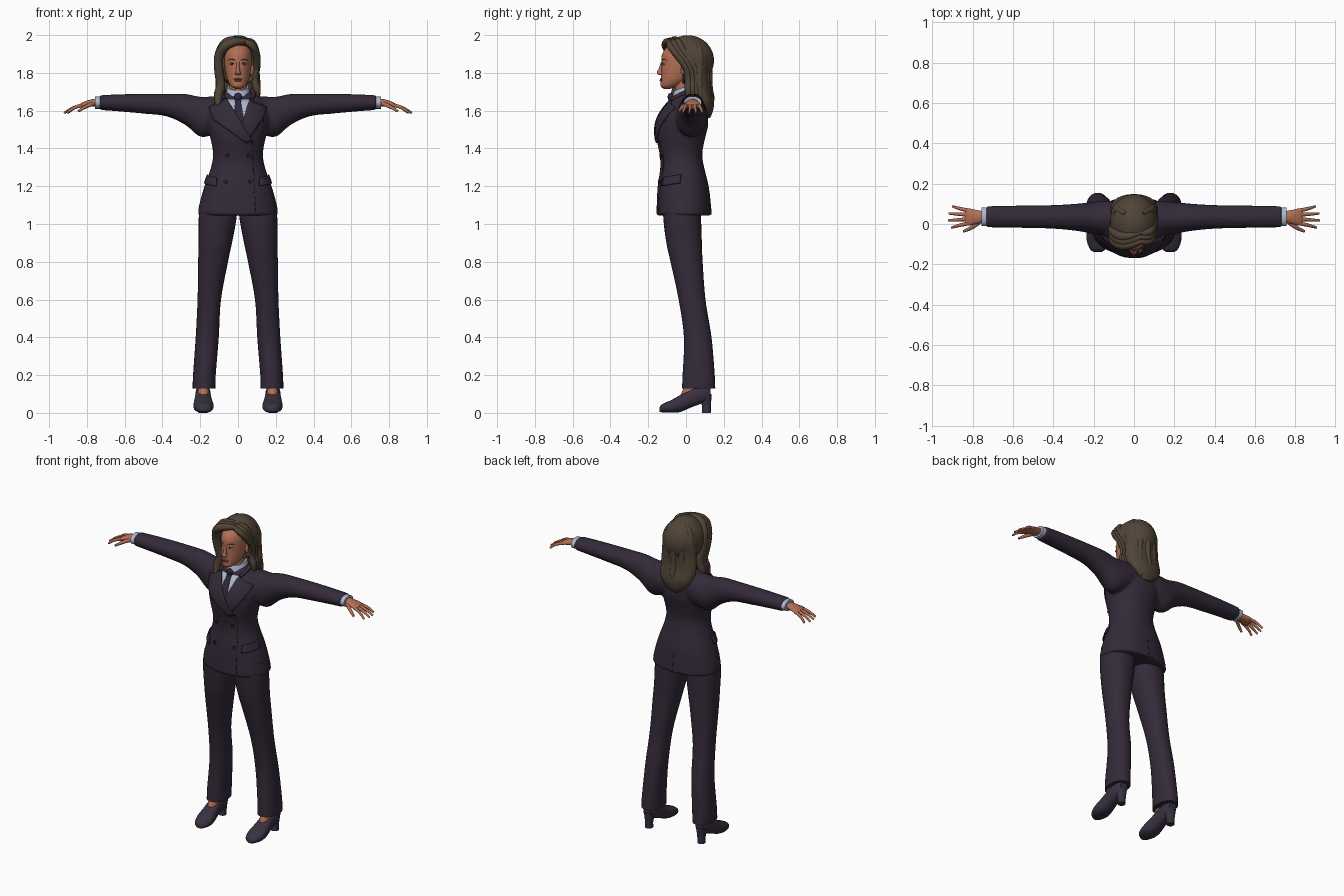
import bpy, bmesh, math
from mathutils import Vector

cube = bpy.data.objects.get("Cube")
if cube:
    bpy.data.objects.remove(cube)


def material(name, r, g, b):
    m = bpy.data.materials.new(name)
    m.use_nodes = True
    m.diffuse_color = (r, g, b, 1)
    bsdf = m.node_tree.nodes["Principled BSDF"]
    bsdf.inputs["Base Color"].default_value = (r, g, b, 1)
    bsdf.inputs["Roughness"].default_value = 0.8
    return m


SUIT = material("dark plum cloth", 0.034, 0.023, 0.04)
SHOE = material("plum leather", 0.04, 0.03, 0.052)
SKIN = material("skin", 0.45, 0.16, 0.09)
HAIR = material("brown hair", 0.08, 0.058, 0.038)
SHIRT = material("pale blue shirt", 0.42, 0.47, 0.62)
TIE = material("dark tie", 0.025, 0.02, 0.045)
LIPS = material("lips", 0.3, 0.08, 0.06)
WHITE = material("eye white", 0.6, 0.55, 0.5)
DARK = material("dark brown", 0.02, 0.013, 0.012)
SIDES = (("left", 1), ("right", -1))


def smooth_rings(rings, sub=5):
    # Catmull-Rom interpolation between cross-sections
    v = [Vector(r) for r in rings]
    v = [v[0] * 2 - v[1]] + v + [v[-1] * 2 - v[-2]]
    out = []
    for a, b, c, d in zip(v, v[1:], v[2:], v[3:]):
        for k in range(sub):
            t = k / sub
            out.append(b + (c - a) * t / 2 + (a * 2 - b * 5 + c * 4 - d) * t * t / 2
                       + (b * 3 - a - c * 3 + d) * t ** 3 / 2)
    return out + [v[-2]]


def loft(bm, rings, axis="z", s=1, power=2.0, n=32):
    # each ring: position on the axis, two centre offsets, two radii
    loops = []
    for t, a, b, ra, rb in smooth_rings([Vector(r) for r in rings]):
        loop = []
        for i in range(n):
            c, d = math.cos(math.tau * i / n), math.sin(math.tau * i / n)
            p = a + ra * math.copysign(abs(c) ** (2 / power), c)
            q = b + rb * math.copysign(abs(d) ** (2 / power), d)
            x, y, z = {"x": (t, p, q), "y": (p, t, q), "z": (p, q, t)}[axis]
            loop.append(bm.verts.new((x * s, y, z)))
        loops.append(loop)
    for l, m in zip(loops, loops[1:]):
        for i in range(n):
            j = (i + 1) % n
            bm.faces.new((l[i], l[j], m[j], m[i]))
    bm.faces.new(loops[0])
    bm.faces.new(loops[-1])


def finish(bm, name, mat, recalc=True):
    if recalc:
        bmesh.ops.recalc_face_normals(bm, faces=bm.faces[:])
    me = bpy.data.meshes.new(name)
    bm.to_mesh(me)
    bm.free()
    me.materials.append(mat)
    ob = bpy.data.objects.new(name, me)
    bpy.context.scene.collection.objects.link(ob)
    bpy.context.view_layer.objects.active = ob
    bpy.ops.object.select_all(action="DESELECT")
    ob.select_set(True)
    bpy.ops.object.shade_smooth_by_angle(angle=math.radians(50))
    return ob


def part(name, mat, rings, axis="z", s=1, power=2.0):
    bm = bmesh.new()
    loft(bm, rings, axis, s, power)
    return finish(bm, name, mat)


def ball(name, mat, centre, radii):
    bm = bmesh.new()
    bmesh.ops.create_uvsphere(bm, u_segments=24, v_segments=16, radius=1)
    for v in bm.verts:
        v.co = Vector(centre) + v.co * Vector(radii)
    return finish(bm, name, mat)


def tube(name, mat, points, radius, taper=0.35, start=0.6):
    cu = bpy.data.curves.new(name, "CURVE")
    cu.dimensions = "3D"
    cu.bevel_depth = radius
    cu.bevel_resolution = 4
    cu.use_fill_caps = True
    sp = cu.splines.new("NURBS")
    sp.points.add(len(points) - 1)
    for p, co in zip(sp.points, points):
        p.co = (*co, 1)
        p.radius = 1
    sp.points[0].radius = start
    sp.points[-1].radius = taper
    sp.order_u = 3
    sp.use_endpoint_u = True
    cu.materials.append(mat)
    ob = bpy.data.objects.new(name, cu)
    bpy.context.scene.collection.objects.link(ob)


def patch(name, mat, outline, axis="y", side=-1, offset=0.004):
    # flat outline wrapped onto the jacket as a thin plate
    bm = bmesh.new()
    f = bm.faces.new([bm.verts.new((u, side * 0.4, z) if axis == "y" else (side * 0.4, u, z))
                      for u, z in outline])
    f.normal_update()
    if f.normal["xyz".index(axis)] * side < 0:
        f.normal_flip()
    bmesh.ops.triangulate(bm, faces=bm.faces[:])
    bmesh.ops.subdivide_edges(bm, edges=bm.edges[:], cuts=5, use_grid_fill=True)
    ob = finish(bm, name, mat, False)
    w = ob.modifiers.new("wrap", "SHRINKWRAP")
    w.target = jacket
    w.wrap_method = "PROJECT"
    w.wrap_mode = "ABOVE_SURFACE"
    w.use_project_x, w.use_project_y = axis == "x", axis == "y"
    w.use_positive_direction, w.use_negative_direction = side < 0, side > 0
    w.offset = offset
    so = ob.modifiers.new("thickness", "SOLIDIFY")
    so.thickness = 0.006
    so.offset = -1


# Jacket: body and sleeves fused into one skin
bm = bmesh.new()
loft(bm, [(1.045, 0, -.01, .213, .147), (1.10, 0, -.012, .206, .143), (1.2, 0, -.015, .178, .135),
          (1.3, 0, -.02, .143, .116), (1.37, 0, -.027, .132, .113), (1.45, 0, -.028, .145, .128),
          (1.52, 0, -.02, .162, .137), (1.58, 0, -.01, .168, .126), (1.64, 0, .01, .15, .105),
          (1.685, 0, .015, .095, .076), (1.70, 0, .015, .07, .055)], power=2.2, n=48)
for _, s in SIDES:
    loft(bm, [(.05, .03, 1.59, .08, .08), (.13, .03, 1.575, .085, .10), (.2, .03, 1.568, .08, .106),
              (.28, .033, 1.607, .068, .082), (.38, .035, 1.63, .06, .06), (.5, .036, 1.637, .056, .053),
              (.62, .036, 1.641, .055, .046), (.735, .036, 1.643, .053, .039)], "x", s)
jacket = finish(bm, "jacket", SUIT)
re = jacket.modifiers.new("fuse", "REMESH")
re.mode = "VOXEL"
re.voxel_size = 0.009
re.use_smooth_shade = True
sm = jacket.modifiers.new("soften", "SMOOTH")
sm.factor = 0.5
sm.iterations = 5

# Shirt front, tie and lapels
patch("shirt_front", SHIRT, [(-.07, 1.66), (.07, 1.66), (.03, 1.52), (.01, 1.52)], offset=.003)
patch("tie", TIE, [(-.018, 1.665), (.018, 1.665), (.014, 1.645), (.032, 1.54), (.01, 1.52), (-.025, 1.56),
                   (-.014, 1.645)], offset=.007)
patch("left_lapel", SUIT, [(.06, 1.66), (.1, 1.635), (.15, 1.615), (.125, 1.55), (.05, 1.44), (.018, 1.52)],
      offset=.008)
patch("right_lapel", SUIT, [(-.06, 1.66), (-.1, 1.635), (-.15, 1.615), (-.125, 1.55), (.04, 1.43),
                            (.075, 1.44), (.02, 1.53)], offset=.011)
patch("front_edge", DARK, [(.074, 1.44), (.078, 1.44), (.094, 1.07), (.09, 1.07)], offset=.001)
patch("back_vent", DARK, [(-.002, 1.17), (.002, 1.17), (.002, 1.06), (-.002, 1.06)], side=1, offset=.001)
patch("breast_pocket", SUIT, [(.075, 1.53), (.13, 1.54), (.13, 1.555), (.075, 1.545)], offset=.006)

# Shirt collar and neck
bm = bmesh.new()
loft(bm, [(1.62, 0, -.012, .074, .072), (1.68, 0, -.012, .066, .066), (1.728, 0, -.004, .057, .058)])
for v in bm.verts:
    v.co.z += v.co.y * 0.35
finish(bm, "shirt_collar", SHIRT)
ball("tie_knot", TIE, (0, -.083, 1.672), (.021, .014, .022))
part("neck", SKIN, [(1.62, 0, 0, .05, .052), (1.7, 0, -.005, .047, .052), (1.8, 0, -.01, .05, .06)])

for side, s in SIDES:
    # Jacket trim
    tube(side + "_jacket_collar", SUIT, [(s * .07, -.08, 1.66), (s * .09, -.02, 1.69), (s * .07, .06, 1.71),
                                         (0, .075, 1.715)], .014, 1, .7)
    patch(side + "_pocket_flap", SUIT, [(-.125, 1.2), (-.03, 1.215), (-.025, 1.26), (-.115, 1.245)],
          "x", s, .009)
    for row, (x, z) in enumerate(((.055, 1.36), (.066, 1.225))):
        ring = [(s * x + .011 * math.cos(a * math.tau / 10), z + .011 * math.sin(a * math.tau / 10))
                for a in range(10)]
        patch(f"{side}_button_{row}", DARK, ring, offset=.007)

    # Trousers, ankle, shoe and heel
    part(side + "_trouser_leg", SUIT, [(1.13, .1, -.02, .098, .1), (1.03, .108, -.02, .1, .1),
         (.9, .12, -.01, .088, .094), (.8, .132, .003, .079, .085), (.6, .152, .032, .062, .071),
         (.4, .163, .062, .061, .073), (.2, .178, .067, .06, .085), (.13, .18, .067, .06, .088)], s=s, power=2.2)
    part(side + "_ankle", SKIN, [(.06, .183, -.005, .032, .035), (.12, .183, .022, .03, .04),
                                 (.2, .183, .06, .033, .04)], s=s)
    part(side + "_shoe", SHOE, [(-.14, .18, .018, .016, .012), (-.125, .18, .025, .038, .022),
         (-.08, .182, .034, .053, .033), (-.03, .184, .05, .049, .045), (.03, .185, .08, .042, .05),
         (.09, .185, .1, .039, .047), (.13, .185, .108, .026, .034)], "y", s, 2.4)
    part(side + "_shoe_heel", SHOE, [(0, .185, .108, .023, .023), (.04, .185, .108, .023, .024),
                                     (.1, .185, .1, .034, .036)], s=s, power=2.4)

    # Cuff and hand
    part(side + "_cuff", SHIRT, [(.72, .036, 1.643, .047, .033), (.757, .036, 1.643, .047, .033)], "x", s)
    part(side + "_palm", SKIN, [(.74, .035, 1.643, .027, .021), (.78, .035, 1.64, .034, .019),
                                (.82, .035, 1.631, .043, .014), (.838, .035, 1.625, .041, .009)], "x", s)
    for k in range(4):
        d = -.032 + k * .0213
        reach = (.905, .92, .918, .9)[k]
        tube(f"{side}_finger_{k}", SKIN, [(s * .82, .035 + d, 1.628), (s * .865, .035 + 1.25 * d, 1.625),
                                          (s * reach, .035 + 1.65 * d, 1.588)], .0095, .6, 1)
    tube(side + "_thumb", SKIN, [(s * .765, .012, 1.637), (s * .805, -.022, 1.625), (s * .845, -.036, 1.597)],
         .011, .6, 1)

    # Eye, brow and ear
    ball(side + "_eye", WHITE, (s * .031, -.116, 1.847), (.014, .009, .006))
    ball(side + "_iris", DARK, (s * .031, -.121, 1.847), (.005, .005, .005))
    tube(side + "_upper_lid", DARK, [(s * .016, -.123, 1.847), (s * .031, -.129, 1.857), (s * .047, -.113, 1.849)],
         .002)
    tube(side + "_eyebrow", HAIR, [(s * .014, -.128, 1.866), (s * .033, -.126, 1.875), (s * .052, -.1, 1.867)],
         .0035)
    ball(side + "_ear", SKIN, (s * .073, -.01, 1.815), (.012, .018, .03))

# Head and face
part("head", SKIN, [(1.716, 0, -.1, .016, .018), (1.73, 0, -.087, .037, .047), (1.76, 0, -.06, .055, .073),
                    (1.8, 0, -.04, .066, .091), (1.85, 0, -.025, .072, .106), (1.9, 0, -.02, .072, .106),
                    (1.94, 0, -.01, .06, .085), (1.965, 0, 0, .03, .04)])
part("nose", SKIN, [(1.788, 0, -.13, .012, .012), (1.797, 0, -.133, .016, .019), (1.806, 0, -.133, .012, .021),
                    (1.825, 0, -.13, .009, .014), (1.858, 0, -.126, .008, .007)])
ball("upper_lip", LIPS, (0, -.130, 1.767), (.023, .009, .005))
ball("lower_lip", LIPS, (0, -.130, 1.759), (.02, .010, .006))

# Hair cap, tucked inside the head where the face shows
bm = bmesh.new()
bmesh.ops.create_uvsphere(bm, u_segments=64, v_segments=48, radius=1)
middle = Vector((0, .01, 1.865))
for v in bm.verts:
    co = v.co * Vector((.118, .138, .134))
    world = co + middle
    if world.y < (-.02 if world.x > 0 else -.05) and world.z < 1.952 - 4 * (world.x - .02) ** 2:
        co *= .6
    v.co = middle + co
finish(bm, "hair_cap", HAIR)
part("hair_back", HAIR, [(1.93, 0, .04, .1, .08), (1.88, 0, .055, .113, .08), (1.8, 0, .062, .112, .066),
                         (1.72, 0, .075, .115, .058), (1.65, 0, .096, .108, .052), (1.6, 0, .108, .078, .035),
                         (1.56, 0, .115, .025, .012)])

# Locks sweeping from the parting and down the back
for k in range(3):
    e = k * .022
    tube(f"right_front_lock_{k}", HAIR, [(.035, -.085 + e, 1.968), (-.05, -.118 + e, 1.965 + e / 2),
         (-.105, -.08 + e, 1.9), (-.103, -.062 + e, 1.81), (-.088, -.045 + e, 1.73),
         (-.112, -.06 + e, 1.67), (-.098, -.088 + 2 * e, 1.595)], .025, .3)
    tube(f"left_front_lock_{k}", HAIR, [(.03, -.085 + e, 1.968), (.072, -.095 + e, 1.955 + e / 2),
         (.1, -.05 + e, 1.9), (.1, .005 + e, 1.83), (.084, .015 + e, 1.76), (.108, .01 + e, 1.7),
         (.092, .02 + e, 1.63)], .02, .3)
for k in range(-2, 3):
    e = .012 * k * k
    tube(f"back_lock_{k + 2}", HAIR, [(.02 * k, .05, 1.975), (.043 * k, .125 - e, 1.93),
         (.046 * k, .118 - e, 1.8), (.05 * k, .118 - e, 1.72), (.046 * k, .135 - e, 1.65),
         (.022 * k, .12, 1.575)], .022, .3)
